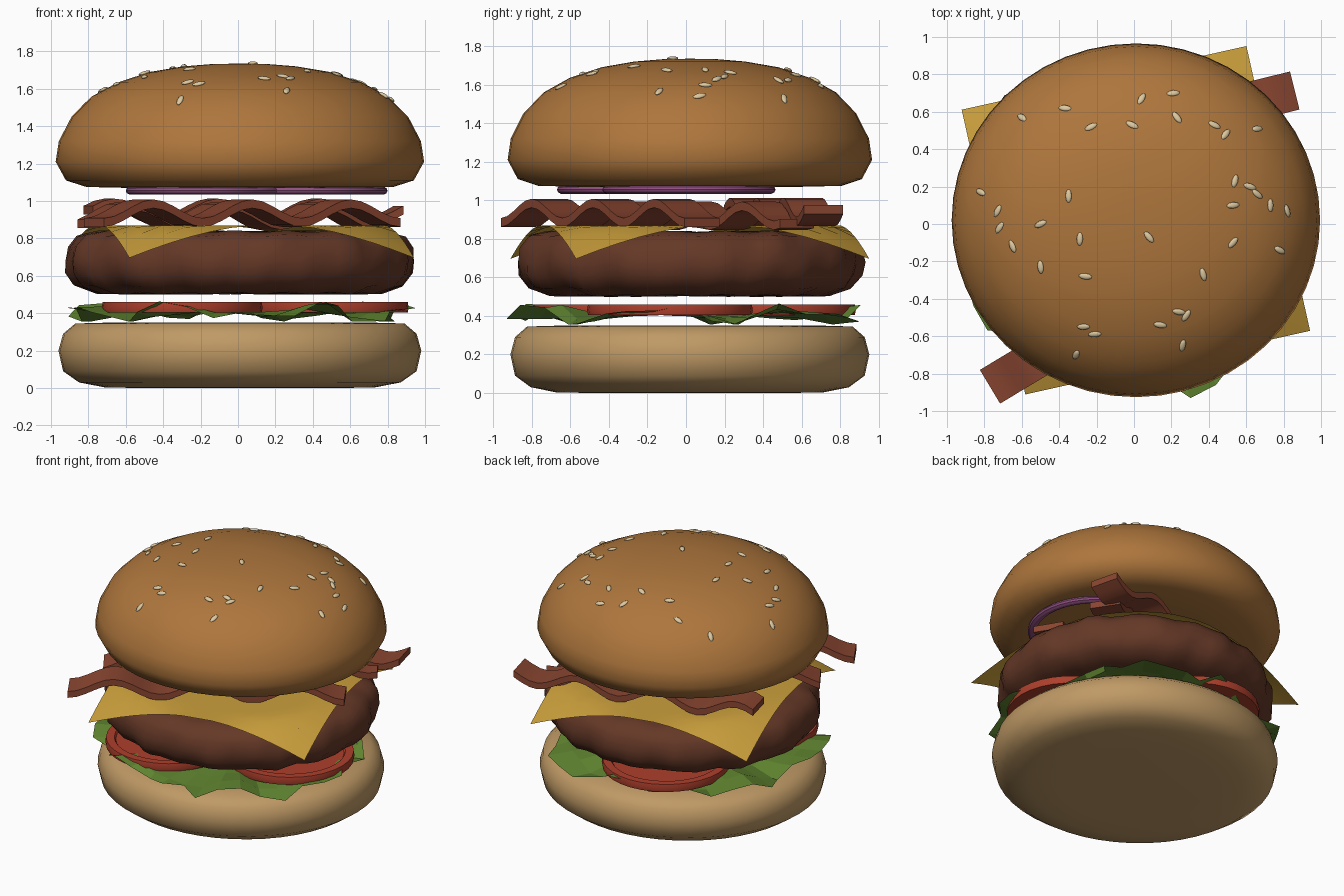
import bpy, bmesh, math, random
from mathutils import Vector, Matrix

if "Cube" in bpy.data.objects:
    bpy.data.objects.remove(bpy.data.objects["Cube"])

random.seed(4)
CX, CY = 0.01, 0.02


def material(name, col):
    m = bpy.data.materials.new(name)
    m.diffuse_color = (*col, 1)
    m.use_nodes = True
    m.node_tree.nodes["Principled BSDF"].inputs["Base Color"].default_value = m.diffuse_color
    return m


def finish(name, bm, mat, smooth=None):
    bmesh.ops.recalc_face_normals(bm, faces=bm.faces[:])
    me = bpy.data.meshes.new(name)
    bm.to_mesh(me)
    bm.free()
    ob = bpy.data.objects.new(name, me)
    bpy.context.collection.objects.link(ob)
    me.materials.append(mat)
    if smooth:
        bpy.ops.object.select_all(action='DESELECT')
        ob.select_set(True)
        bpy.context.view_layer.objects.active = ob
        bpy.ops.object.shade_smooth_by_angle(angle=math.radians(smooth))
    return ob


def lathe(profile, segs, cx=CX, cy=CY, sy=1.0, warp=None):
    """Spin an (r, z) profile that starts and ends on the axis."""
    bm = bmesh.new()
    rings = []
    for r, z in profile[1:-1]:
        ring = []
        for i in range(segs):
            a = math.tau * i / segs
            rr, zz = warp(r, z, a) if warp else (r, z)
            ring.append(bm.verts.new((cx + rr * math.cos(a), cy + sy * rr * math.sin(a), zz)))
        rings.append(ring)
    lo = bm.verts.new((cx, cy, profile[0][1]))
    hi = bm.verts.new((cx, cy, profile[-1][1]))
    for i in range(segs):
        j = (i + 1) % segs
        bm.faces.new((lo, rings[0][j], rings[0][i]))
        bm.faces.new((hi, rings[-1][i], rings[-1][j]))
        for a, b in zip(rings, rings[1:]):
            bm.faces.new((a[i], a[j], b[j], b[i]))
    return bm


crust = material("crust", (0.42, 0.18, 0.045))
crumb = material("crumb", (0.52, 0.32, 0.13))
meat = material("meat", (0.13, 0.04, 0.02))
yellow = material("cheese", (0.60, 0.35, 0.045))
red = material("tomato", (0.42, 0.05, 0.025))
green = material("lettuce", (0.12, 0.24, 0.03))
bacon_mat = material("bacon", (0.25, 0.06, 0.03))
purple = material("onion", (0.28, 0.08, 0.22))
cream = material("seed", (0.72, 0.58, 0.35))

# Buns
finish("bottom_bun", lathe([(0, 0), (0.5, 0), (0.72, 0.003), (0.86, 0.03), (0.945, 0.09), (0.97, 0.2),
                            (0.945, 0.29), (0.88, 0.345), (0.7, 0.35), (0, 0.35)], 48, sy=0.96), crumb, 50)
TOP = [(0, 1.07), (0.6, 1.07), (0.82, 1.075), (0.93, 1.11), (0.985, 1.21), (0.968, 1.32), (0.90, 1.45),
       (0.79, 1.56), (0.65, 1.635), (0.48, 1.69), (0.3, 1.72), (0.15, 1.732), (0, 1.735)]
finish("top_bun", lathe(TOP, 48, sy=0.96), crust, 50)

# Patty with lumpy sides
def lumps(r, z, a):
    k = 0.012 * math.sin(13 * a + 9 * z) + 0.008 * math.sin(23 * a - 14 * z)
    return r + k, z + 0.006 * math.sin(17 * a + 5 * r)

finish("patty", lathe([(0, 0.505), (0.5, 0.505), (0.76, 0.507), (0.87, 0.545), (0.92, 0.61), (0.93, 0.68),
                       (0.915, 0.755), (0.87, 0.815), (0.77, 0.837), (0.5, 0.835), (0, 0.835)],
                      72, sy=0.96, warp=lumps), meat, 60)

# Lettuce: ruffled sheet with a jagged rim
bm = bmesh.new()
N = 40
rings = []
jag = [random.uniform(-0.11, 0.07) for _ in range(N)]
for r, amp in ((0.35, 0.0), (0.62, 0.02), (0.80, 0.05), (0.92, 0.065)):
    ring = []
    for i in range(N):
        a = math.tau * i / N
        rr = r + (jag[i] if r > 0.9 else 0)
        z = 0.405 + amp * (0.65 * math.sin(7 * a + 3 * r) + 0.45 * math.sin(12 * a + 1))
        z += random.uniform(-0.2, 0.2) * amp
        ring.append(bm.verts.new((rr * math.cos(a), rr * math.sin(a), max(z, 0.355))))
    rings.append(ring)
bm.faces.new(rings[0])
for p, q in zip(rings, rings[1:]):
    for i in range(N):
        bm.faces.new((p[i - 1], p[i], q[i], q[i - 1]))
finish("lettuce", bm, green)

# Tomato slices with a raised skin rim
for k in range(3):
    a = math.radians(-10 + 120 * k)
    finish(f"tomato_slice_{k}", lathe([(0, 0.405), (0.425, 0.405), (0.43, 0.43), (0.425, 0.46), (0.37, 0.46),
                                       (0.36, 0.445), (0, 0.445)], 32,
                                      CX + 0.48 * math.cos(a), 0.48 * math.sin(a)), red, 30)

# Cheese: square sheet with drooping corners
bm = bmesh.new()
bmesh.ops.create_grid(bm, x_segments=14, y_segments=14, size=0.78)
for v in bm.verts:
    r = v.co.xy.length
    v.co.z = 0.868 - 0.55 * max(0, r - 0.79)
bmesh.ops.rotate(bm, verts=bm.verts, matrix=Matrix.Rotation(math.radians(12.6), 3, 'Z'))
bmesh.ops.translate(bm, verts=bm.verts, vec=(CX, CY, 0))
finish("cheese", bm, yellow, 40)

# Bacon: wavy strips swept along a line
def bacon(name, start, angle, length, zc, phase):
    a = math.radians(angle)
    d, n = Vector((math.cos(a), math.sin(a), 0)), Vector((-math.sin(a), math.cos(a), 0))
    bm = bmesh.new()
    prev = None
    steps = 30
    for i in range(steps + 1):
        t = i / steps
        z = zc - 0.05 * math.cos(math.tau * 3 * t + phase)
        c = Vector((*start, z)) + d * length * t
        ring = [bm.verts.new(c + n * s * 0.105 + Vector((0, 0, h * 0.023)))
                for s, h in ((-1, -1), (1, -1), (1, 1), (-1, 1))]
        if prev:
            for j in range(4):
                bm.faces.new((prev[j - 1], prev[j], ring[j], ring[j - 1]))
        if i in (0, steps):
            bm.faces.new(ring)
        prev = ring
    finish(name, bm, bacon_mat, 35)

bacon("bacon_front", (-0.77, -0.87), 31, 1.85, 0.935, 0)
bacon("bacon_middle", (-0.80, -0.42), 33, 1.83, 0.92, 0.6)
bacon("bacon_back", (-0.80, 0.30), 14, 1.71, 0.94, 1.8)

# Onion rings
for k, (x, y, R) in enumerate(((0.35, 0.015, 0.42), (-0.18, -0.25, 0.39))):
    bpy.ops.mesh.primitive_torus_add(location=(x, y, 1.055), major_radius=R, minor_radius=0.03,
                                     major_segments=40, minor_segments=10)
    ob = bpy.context.object
    ob.name = f"onion_ring_{k}"
    ob.scale.z = 0.75
    ob.data.materials.append(purple)
    bpy.ops.object.shade_smooth_by_angle()

# Sesame seeds laid on the dome
SPOTS = [(.21, .70), (.04, .67), (-.37, .62), (-.60, .57), (-.23, .52), (-.01, .53), (.23, .57), (.43, .53),
         (.49, .48), (.66, .51), (.54, .23), (.62, .20), (.66, .16), (.53, .10), (.73, .10), (.82, .07),
         (-.35, .15), (-.5, 0), (-.29, -.08), (.08, -.07), (-.82, .17), (-.73, .07), (-.72, -.02),
         (-.65, -.12), (-.5, -.23), (-.26, -.28), (.37, -.27), (.53, -.10), (.78, -.14), (.24, -.47),
         (.28, -.49), (.14, -.54), (-.27, -.55), (-.21, -.59), (-.31, -.70), (.26, -.65)]
bm = bmesh.new()
for x, y in SPOTS:
    r = math.hypot(x - CX, (y - CY) / 0.96)
    for (r1, z1), (r0, z0) in zip(TOP[4:], TOP[5:]):
        if r0 <= r <= r1:
            z = z0 + (z1 - z0) * (r - r0) / (r1 - r0)
            slope = (z0 - z1) / (r1 - r0)
    normal = Vector(((x - CX) / r * slope, (y - CY) / r * slope, 1))
    rot = normal.to_track_quat('Z', 'Y').to_matrix().to_4x4() @ Matrix.Rotation(random.uniform(0, 3.14), 4, 'Z')
    m = Matrix.Translation((x, y, z + 0.004)) @ rot @ Matrix.Diagonal((0.036, 0.017, 0.010, 1))
    bmesh.ops.create_uvsphere(bm, u_segments=10, v_segments=6, radius=1, matrix=m)
finish("sesame_seeds", bm, cream, 60)
